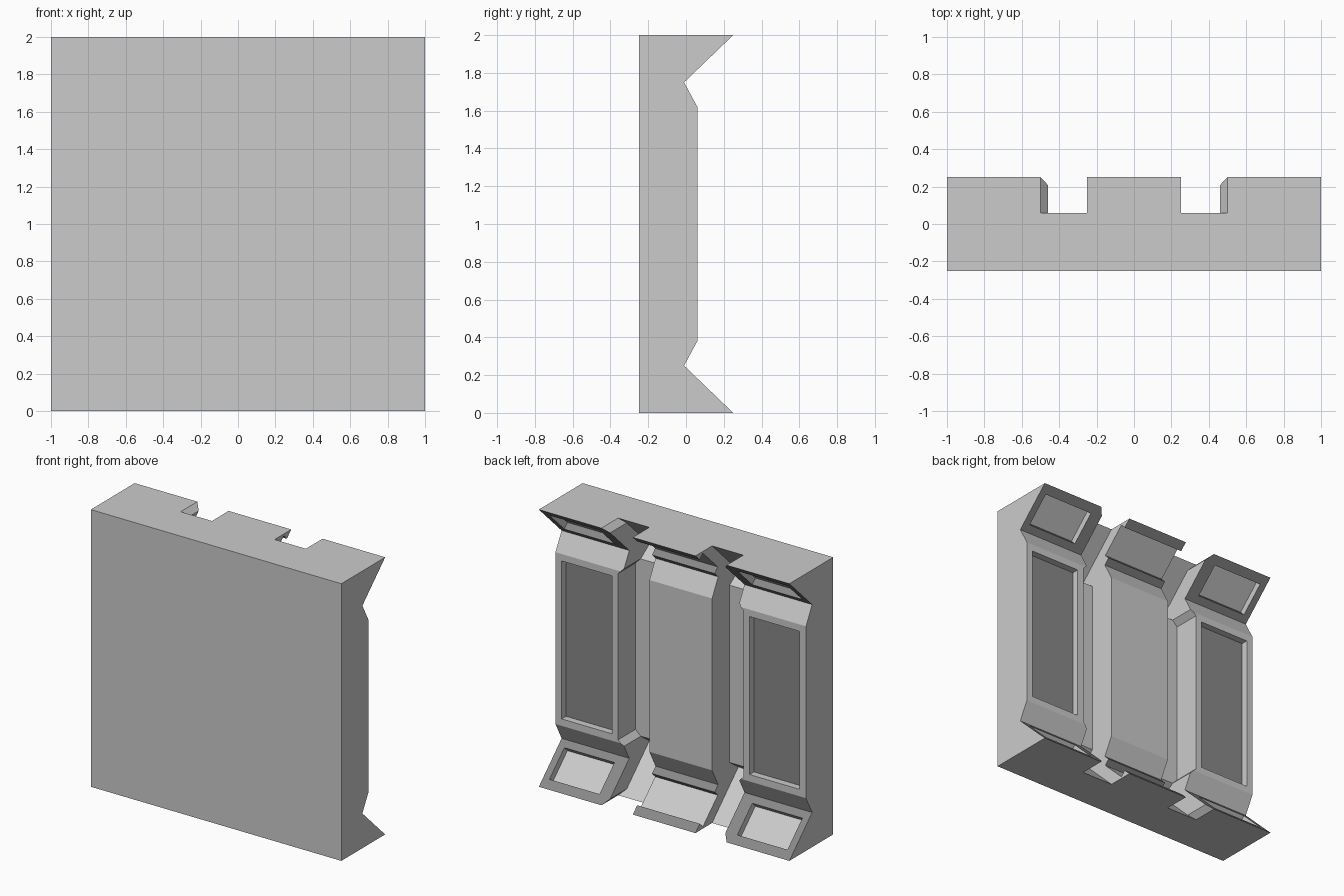
import bpy, bmesh

if "Cube" in bpy.data.objects:
    bpy.data.objects.remove(bpy.data.objects["Cube"])


def make_object(name, sections):
    """Skin a row of matching closed sections and cap both ends."""
    bm = bmesh.new()
    rings = [[bm.verts.new(p) for p in s] for s in sections]
    n = len(rings[0])
    for a, b in zip(rings, rings[1:]):
        for i in range(n):
            j = (i + 1) % n
            bm.faces.new((a[i], a[j], b[j], b[i]))
    bm.faces.new(rings[0])
    bm.faces.new(rings[-1])
    bmesh.ops.recalc_face_normals(bm, faces=bm.faces[:])
    mesh = bpy.data.meshes.new(name)
    bm.to_mesh(mesh)
    bm.free()
    ob = bpy.data.objects.new(name, mesh)
    bpy.context.collection.objects.link(ob)
    return ob


def prism(name, profile, x0, x1):
    return make_object(name, [[(x, y, z) for y, z in profile] for x in (x0, x1)])


def cut(target, cutter):
    cutter.hide_render = True
    mod = target.modifiers.new("cut", "BOOLEAN")
    mod.operation = "DIFFERENCE"
    mod.solver = "EXACT"
    mod.object = cutter
    bpy.context.view_layer.objects.active = target
    bpy.ops.object.modifier_apply(modifier=mod.name)
    bpy.data.objects.remove(cutter, do_unlink=True)


# Wall panel: flat front, overhanging lips top and bottom at the back
panel = prism("wall_panel", [(-.25, 0), (.25, 0), (-.01, .25), (.06, .38),
                             (.06, 1.62), (-.01, 1.75), (.25, 2), (-.25, 2)], -1, 1)

# Vertical grooves between the three bays: z, floor y, outer wall x
half = [(-.02, .06, .5), (0, .06, .5), (.04, .019, .46), (.29, -.24, .46),
        (.36, -.14, .46), (.40, -.14, .5)]
stations = half + [(2 - z, y, x) for z, y, x in reversed(half)]
for side in (-1, 1):
    cut(panel, make_object("groove_cutter", [
        [(side * .25, y, z), (side * x, y, z), (side * x, .4, z), (side * .25, .4, z)]
        for z, y, x in stations]))

# Recessed tall windows in the two side bays
for side in (-1, 1):
    cut(panel, prism("window_cutter", [(.01, .43), (.2, .43), (.2, 1.57), (.01, 1.57)],
                     side * .55, side * .95))

# Recessed plates on the sloped lips; the middle one runs the full bay width
lip = [(-.005, .1765), (.165, .013), (.235, .083), (.065, .2465)]
for flip in (False, True):
    profile = [(y, 2 - z if flip else z) for y, z in lip]
    for x0, x1 in ((-.95, -.55), (-.27, .27), (.55, .95)):
        cut(panel, prism("lip_cutter", profile, x0, x1))

# Darker lip frames and window floors
for name, shade in (("panel_grey", .8), ("dark_grey", .25)):
    mat = bpy.data.materials.new(name)
    mat.diffuse_color = (shade, shade, shade, 1)
    mat.use_nodes = True
    mat.node_tree.nodes["Principled BSDF"].inputs["Base Color"].default_value = mat.diffuse_color
    panel.data.materials.append(mat)
for f in panel.data.polygons:
    n, c = f.normal, panel.data.vertices[f.vertices[0]].co
    depth = min(c.z, 2 - c.z)
    on_lip = n.y > .6 and abs(n.z) > .6 and abs(c.y - (.25 - depth * 1.04)) < .005
    window = n.y > .99 and abs(c.y - .01) < .002
    f.material_index = 1 if on_lip or window else 0
    f.use_smooth = False
